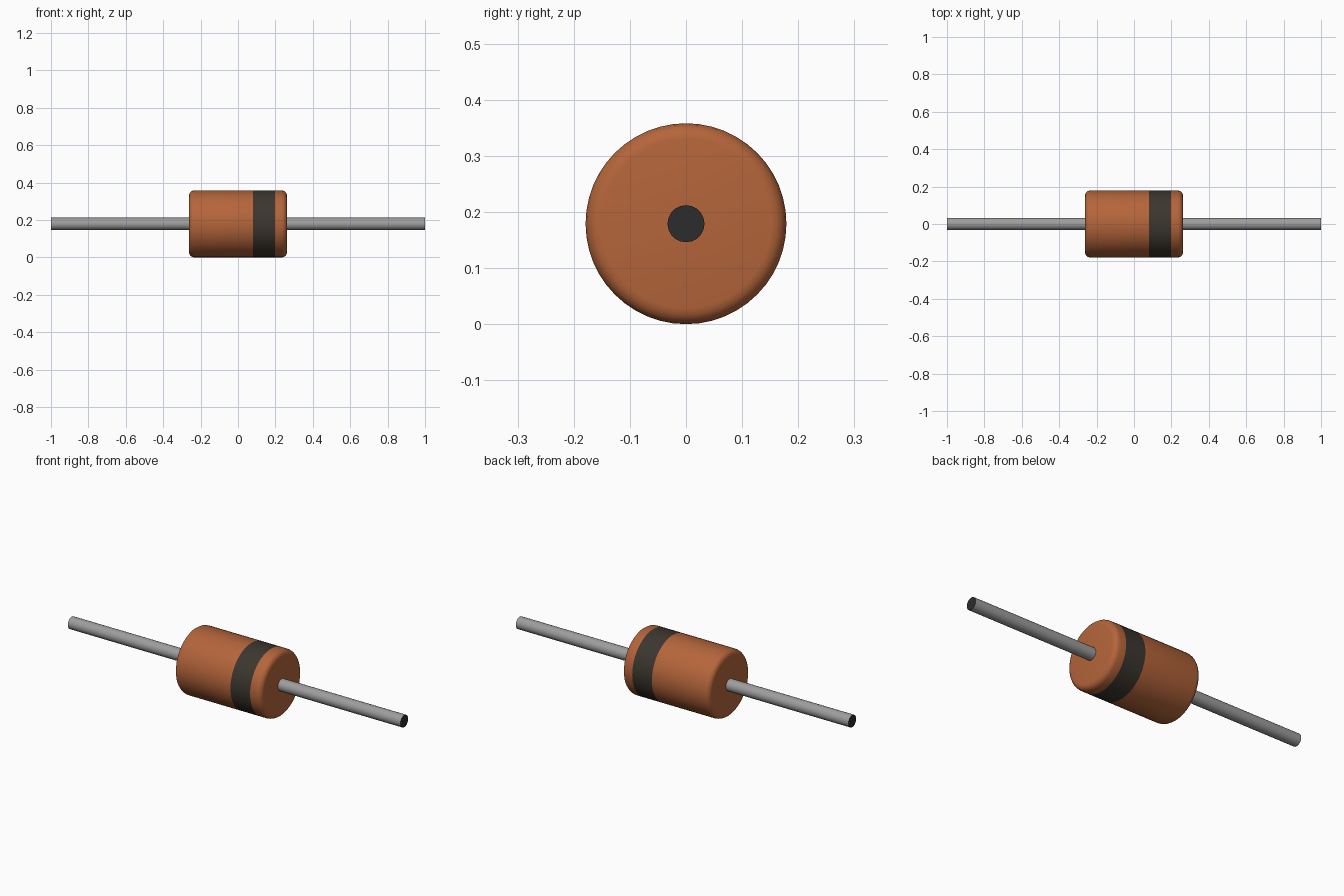
import bpy, bmesh, math

if "Cube" in bpy.data.objects:
    bpy.data.objects.remove(bpy.data.objects["Cube"])

CZ = 0.179  # height of the long axis


def material(name, rgb):
    m = bpy.data.materials.new(name)
    m.diffuse_color = (*rgb, 1)
    m.use_nodes = True
    m.node_tree.nodes["Principled BSDF"].inputs["Base Color"].default_value = m.diffuse_color
    return m


orange = material("burnt orange", (0.46, 0.13, 0.043))
black = material("warm black", (0.045, 0.037, 0.028))
grey = material("wire grey", (0.34, 0.34, 0.34))
dark = material("wire end dark", (0.025, 0.025, 0.025))


def lathe(name, profile, sides, mats, rule):
    """Revolve (x, radius) points round the x axis, capped at both ends."""
    bm = bmesh.new()
    rings = [[bm.verts.new((x, r * math.sin(2 * math.pi * i / sides),
                            CZ + r * math.cos(2 * math.pi * i / sides)))
              for i in range(sides)] for x, r in profile]
    for a, b in zip(rings, rings[1:]):
        for i in range(sides):
            j = (i + 1) % sides
            bm.faces.new((a[i], a[j], b[j], b[i]))
    bm.faces.new(rings[0])
    bm.faces.new(rings[-1])
    bmesh.ops.recalc_face_normals(bm, faces=bm.faces)
    for f in bm.faces:
        f.material_index = rule(f.calc_center_median().x)
    mesh = bpy.data.meshes.new(name)
    bm.to_mesh(mesh)
    bm.free()
    ob = bpy.data.objects.new(name, mesh)
    bpy.context.collection.objects.link(ob)
    for m in mats:
        mesh.materials.append(m)
    bpy.ops.object.select_all(action='DESELECT')
    ob.select_set(True)
    bpy.context.view_layer.objects.active = ob
    bpy.ops.object.shade_smooth_by_angle(angle=math.radians(35))
    return ob


# Body with rounded rims and a painted band near the right end
H, R, B = 0.262, 0.179, 0.028
rim = [(H - B + B * math.sin(t * math.pi / 8), R - B + B * math.cos(t * math.pi / 8))
       for t in range(5)]
profile = [(-x, r) for x, r in reversed(rim)] + [(0.08, R), (0.198, R)] + rim
lathe("body", profile, 48, [orange, black], lambda x: int(0.08 < x < 0.198))

# Wire leads with dark cut ends
for side, name in ((-1, "left_lead"), (1, "right_lead")):
    lathe(name, [(side * 0.25, 0.033), (side * 1.0, 0.033)], 20, [grey, dark],
          lambda x: int(abs(x) > 0.99))
